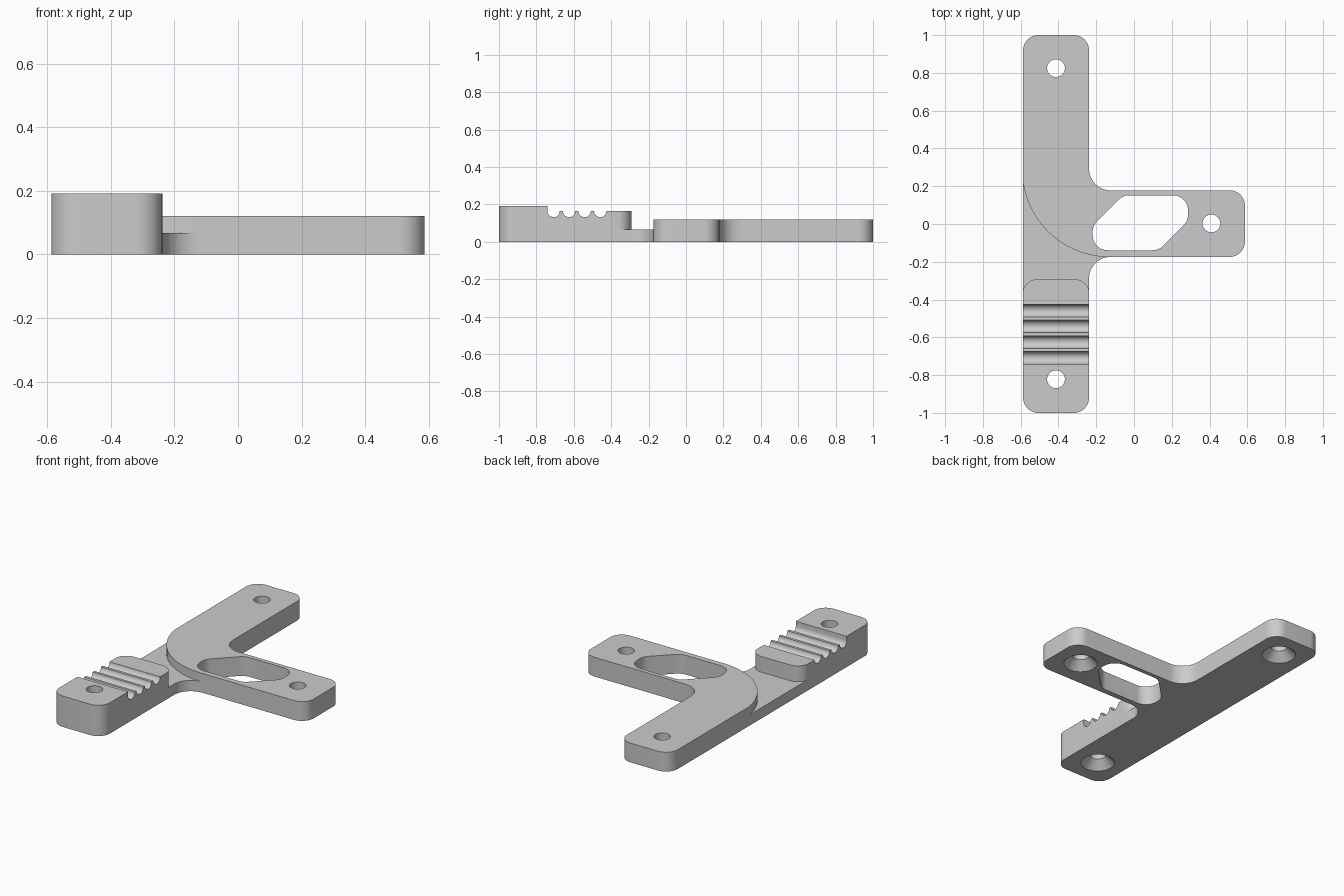
import bpy, bmesh, math
from mathutils import Vector

cube = bpy.data.objects.get("Cube")
if cube:
    bpy.data.objects.remove(cube, do_unlink=True)

grey = bpy.data.materials.new("plain grey")
grey.use_nodes = True
colour = (0.6, 0.6, 0.6, 1)
grey.diffuse_color = colour
grey.node_tree.nodes["Principled BSDF"].inputs["Base Color"].default_value = colour


def arc(cx, cy, r, a0, a1, n=24):
    """Points along a circular arc, angles in degrees."""
    angles = [math.radians(a0 + (a1 - a0) * i / n) for i in range(n + 1)]
    return [(cx + r * math.cos(a), cy + r * math.sin(a)) for a in angles]


def rounded(corners, n=12):
    """Outline from (x, y, radius) corners."""
    out = []
    for i, (x, y, r) in enumerate(corners):
        p = Vector((x, y, 0))
        if r == 0:
            out.append((x, y))
            continue
        before = Vector((*corners[i - 1][:2], 0))
        after = Vector((*corners[(i + 1) % len(corners)][:2], 0))
        d1, d2 = (before - p).normalized(), (after - p).normalized()
        half = d1.angle(d2) / 2
        c = p + (d1 + d2).normalized() * r / math.sin(half)
        t = r / math.tan(half)
        s, e = (p + d1 * t - c).normalized(), (p + d2 * t - c).normalized()
        out += [tuple((c + s.slerp(e, k / n) * r)[:2]) for k in range(n + 1)]
    return out


def make_object(name, bm):
    bmesh.ops.recalc_face_normals(bm, faces=bm.faces)
    mesh = bpy.data.meshes.new(name)
    bm.to_mesh(mesh)
    bm.free()
    mesh.materials.append(grey)
    obj = bpy.data.objects.new(name, mesh)
    bpy.context.collection.objects.link(obj)
    return obj


def prism(name, outline, low, high, along_x=False):
    """Extrude an outline along z, or a (y, z) outline along x."""
    bm = bmesh.new()
    place = (lambda a, b: (low, a, b)) if along_x else (lambda a, b: (a, b, low))
    face = bm.faces.new([bm.verts.new(place(a, b)) for a, b in outline])
    # Keep the first face as one cap and add the walls and the other cap
    moved = bmesh.ops.extrude_face_region(bm, geom=[face], use_keep_orig=True)["geom"]
    step = (high - low, 0, 0) if along_x else (0, 0, high - low)
    bmesh.ops.translate(bm, vec=step, verts=[v for v in moved if isinstance(v, bmesh.types.BMVert)])
    return make_object(name, bm)


def lathe(name, profile, x, y, n=40):
    """Closed solid of revolution from (radius, z) pairs."""
    bm = bmesh.new()
    rings = [[bm.verts.new((px, py, z)) for px, py in arc(x, y, r, 0, 360, n)[:-1]]
             for r, z in profile]
    for a, b in zip(rings, rings[1:]):
        for i in range(n):
            bm.faces.new((a[i], a[(i + 1) % n], b[(i + 1) % n], b[i]))
    bm.faces.new(rings[0])
    bm.faces.new(rings[-1])
    return make_object(name, bm)


# Main dimensions
left, right, tip = -0.587, -0.238, 0.587
arm_low, arm_high = -0.174, 0.178
corner, fillet = 0.08, 0.115
plate_top, web_top, teeth_top, block_top = 0.12, 0.067, 0.165, 0.192

# T-shaped body at full height
bracket = prism("bracket_body", rounded([
    (left, -1, corner), (right, -1, corner),
    (right, arm_low, fillet), (tip, arm_low, corner),
    (tip, arm_high, corner), (right, arm_high, fillet),
    (right, 1, corner), (left, 1, corner)]), 0, block_top)

cutters = []

# Lower the curved plate
cutters.append(prism("plate_cutter", [(-1, -0.24), (1, -0.24), (1, 1.2), (-1, 1.2)], plate_top, 0.4))

# Thin web between the curved plate and the rounded end of the clamp block
edge = 0.003
gap = rounded([
    (0, -0.22, 0), (0, -0.42, 0),
    (right + edge, -0.42, 0), (right + edge, -0.292, corner),
    (left - edge, -0.292, corner), (left - edge, -0.42, 0),
    (-0.8, -0.42, 0), (-0.8, 0.29, 0)])
gap += arc(-0.128, 0.29, 0.465, 180, 270, 40)
cutters.append(prism("web_cutter", gap, web_top, 0.5))

# Round grooves across the clamp block
groove_r, pitch, first = 0.033, 0.083, -0.708
teeth = [(first - groove_r, 0.6)]
for i in range(4):
    teeth += arc(first + i * pitch, teeth_top, groove_r, 180, 360, 16)
teeth += [(-0.2, teeth_top), (-0.2, 0.6)]
cutters.append(prism("groove_cutter", teeth, -0.9, -0.1, along_x=True))

# Slanted slot in the arm
r = 0.08
cutters.append(prism("slot_cutter", rounded([
    (0.286, 0.152, r), (0.286, 0.016, r), (0.131, -0.139, r),
    (-0.219, -0.139, r), (-0.219, -0.009, r), (-0.058, 0.152, r)]), -0.1, 0.7))

# Screw holes, countersunk from below
hole_r, sink_r, sink = 0.047, 0.098, 0.052
for x, y in ((-0.413, 0.825), (-0.413, -0.822), (0.41, 0.003)):
    slope = (sink_r - hole_r) / sink
    cutters.append(lathe("screw_hole_cutter", [
        (sink_r + 0.02 * slope, -0.02), (hole_r, sink), (hole_r, 0.8)], x, y))

# Carve the body
bpy.ops.object.select_all(action="DESELECT")
bpy.context.view_layer.objects.active = bracket
bracket.select_set(True)
for cutter in cutters:
    cutter.hide_render = True
    mod = bracket.modifiers.new(cutter.name, "BOOLEAN")
    mod.operation, mod.solver, mod.object = "DIFFERENCE", "EXACT", cutter
    bpy.ops.object.modifier_apply(modifier=mod.name)
    bpy.data.objects.remove(cutter, do_unlink=True)

bpy.ops.object.shade_smooth_by_angle(angle=math.radians(30))
